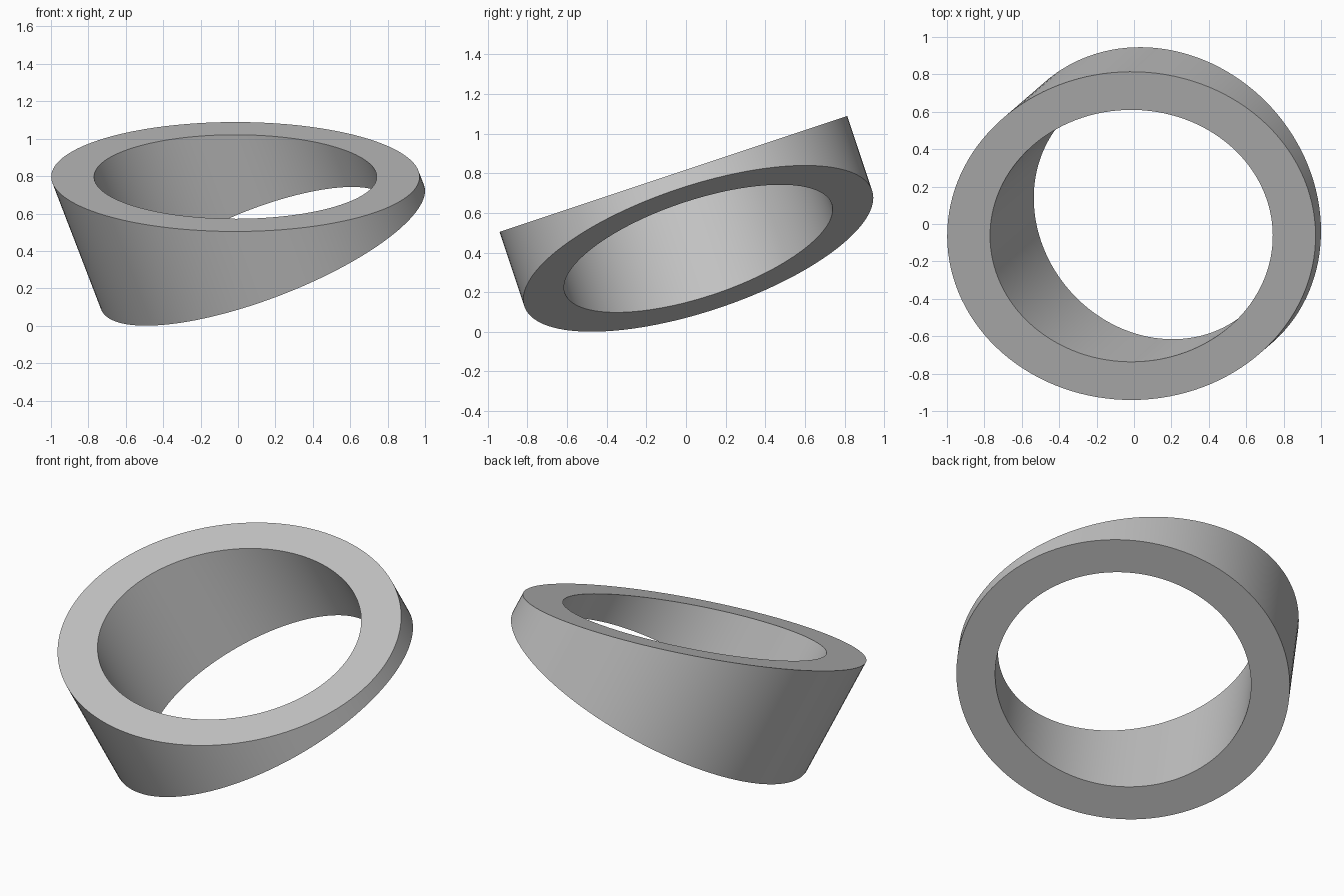
import bpy
import bmesh
from math import cos, sin, tau, radians
from mathutils import Vector

SEGMENTS = 128
OUTER, INNER = 0.925, 0.71

# Tube axis, square-cut lower end and slanted upper end
axis = Vector((-0.385, -0.333, 1)).normalized()
low_center = Vector((0.131, 0.062, 0.42))
top_center = Vector((-0.016, -0.062, 0.797))
top_normal = Vector((0, -1, 3)).normalized()
turn = Vector((0, 0, 1)).rotation_difference(axis)

cube = bpy.data.objects.get("Cube")
if cube:
    bpy.data.objects.remove(cube, do_unlink=True)

grey = bpy.data.materials.new("plain grey")
grey.use_nodes = True
grey.diffuse_color = (0.55, 0.55, 0.55, 1)
grey.node_tree.nodes["Principled BSDF"].inputs["Base Color"].default_value = grey.diffuse_color


def end_circle(bm, radius, slanted):
    """Circle around the axis, slid along it to the slanted plane if asked."""
    ring = []
    for i in range(SEGMENTS):
        a = tau * i / SEGMENTS
        p = low_center + turn @ Vector((radius * cos(a), radius * sin(a), 0))
        if slanted:
            p += axis * ((top_center - p).dot(top_normal) / axis.dot(top_normal))
        ring.append(bm.verts.new(p))
    return ring


# Wedge-shaped ring: outer wall, slanted rim, inner wall, lower rim
bm = bmesh.new()
loops = [end_circle(bm, OUTER, False), end_circle(bm, OUTER, True),
         end_circle(bm, INNER, True), end_circle(bm, INNER, False)]
for k in range(4):
    a, b = loops[k], loops[(k + 1) % 4]
    for i in range(SEGMENTS):
        j = (i + 1) % SEGMENTS
        bm.faces.new((a[i], a[j], b[j], b[i]))
bmesh.ops.recalc_face_normals(bm, faces=bm.faces)
mesh = bpy.data.meshes.new("wedge_ring")
bm.to_mesh(mesh)
bm.free()
mesh.materials.append(grey)

ring = bpy.data.objects.new("wedge_ring", mesh)
bpy.context.collection.objects.link(ring)
bpy.ops.object.select_all(action='DESELECT')
ring.select_set(True)
bpy.context.view_layer.objects.active = ring
bpy.ops.object.shade_smooth_by_angle(angle=radians(30))
